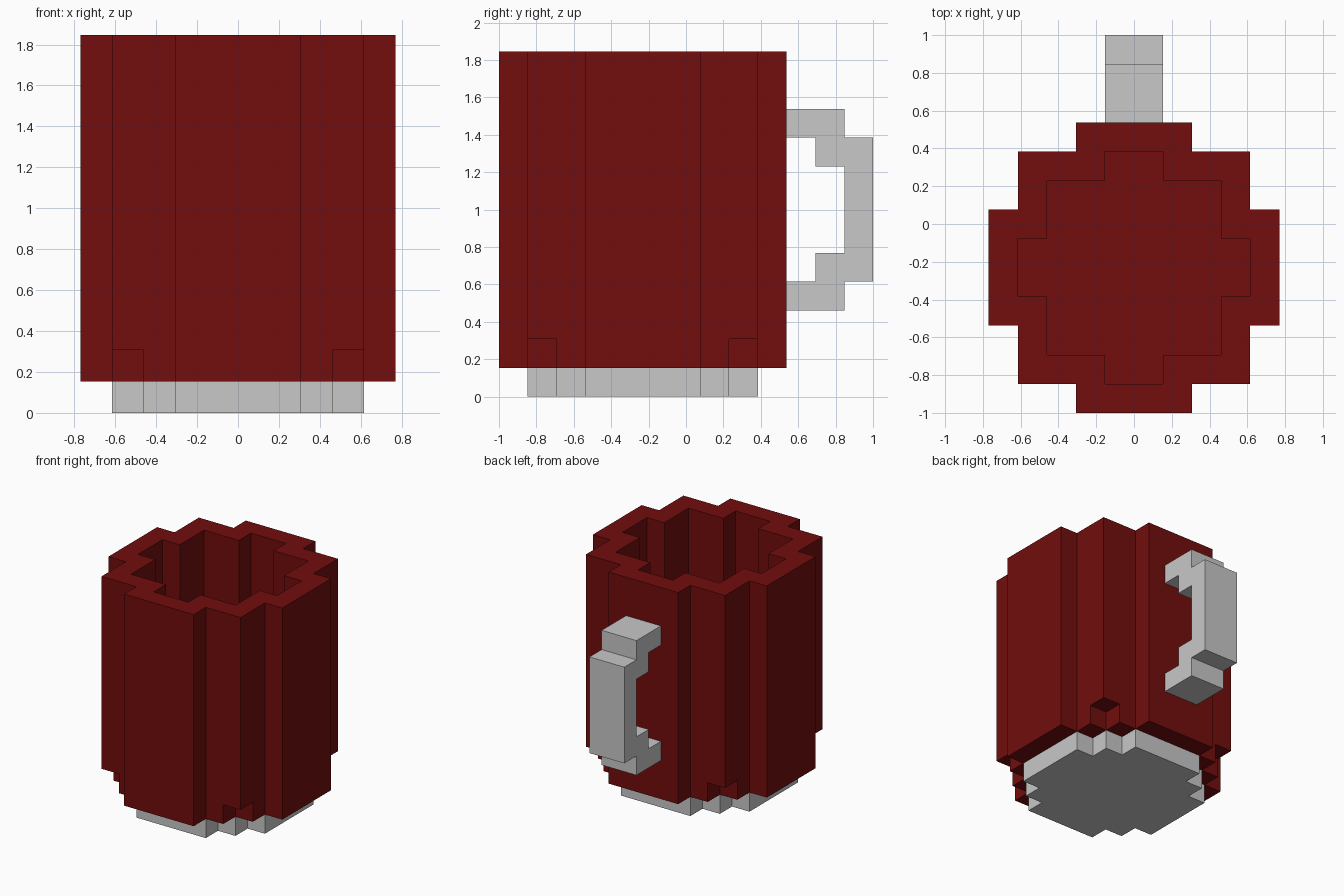
import bpy, bmesh, math
from mathutils import Vector

if "Cube" in bpy.data.objects:
    bpy.data.objects.remove(bpy.data.objects["Cube"])

U = 2 / 13                       # size of one block
OFFSET = Vector((0, -1.5, 0))    # cup axis sits in front of the origin


def material(name, rgb):
    m = bpy.data.materials.new(name)
    m.diffuse_color = (*rgb, 1)
    m.use_nodes = True
    m.node_tree.nodes["Principled BSDF"].inputs["Base Color"].default_value = m.diffuse_color
    return m


RED = material("dark red", (0.17, 0.004, 0.004))
GREY = material("light grey", (0.58, 0.58, 0.58))


def disc(x, y, limits):
    """Stepped disc: limits[row] is the half width at that distance from the axis."""
    row = int(abs(y))
    return row < len(limits) and abs(x) < limits[row]


def block_part(name, cells, mat):
    """Outer skin of a set of unit blocks, merged into large flat faces."""
    bm = bmesh.new()
    for c in cells:
        for axis in range(3):
            for side in (0, 1):
                n = list(c)
                n[axis] += 2 * side - 1
                if tuple(n) in cells:
                    continue
                a, b = (axis + 1) % 3, (axis + 2) % 3
                loop = [(0, 0), (1, 0), (1, 1), (0, 1)]
                verts = []
                for s, t in (loop if side else loop[::-1]):
                    p = Vector(c)
                    p[axis] += side
                    p[a] += s
                    p[b] += t
                    verts.append(bm.verts.new((p + OFFSET) * U))
                bm.faces.new(verts)
    bmesh.ops.remove_doubles(bm, verts=bm.verts, dist=1e-4)
    bmesh.ops.dissolve_limit(bm, angle_limit=math.radians(1),
                             verts=bm.verts, edges=bm.edges)
    me = bpy.data.meshes.new(name)
    bm.to_mesh(me)
    bm.free()
    me.materials.append(mat)
    ob = bpy.data.objects.new(name, me)
    bpy.context.collection.objects.link(ob)
    return ob


OUTER = (5, 5, 4, 4, 2)
FLOOR = (5, 5, 4, 3, 2)      # bottom layer with notched corners
HOLE = (4, 3, 3, 1)
BASE = (4, 4, 3, 2)
grid = [(i, j) for i in range(-5, 5) for j in range(-5, 5)]

# Cup: solid floor layer, then hollow wall
cup = {(i, j, 1) for i, j in grid if disc(i + .5, j + .5, FLOOR)}
cup |= {(i, j, k) for i, j in grid for k in range(2, 12)
        if disc(i + .5, j + .5, OUTER) and not disc(i + .5, j + .5, HOLE)}
block_part("cup_body", cup, RED)

# Base plate
block_part("base", {(i, j, 0) for i, j in grid if disc(i + .5, j + .5, BASE)}, GREY)

# Handle at the back, symmetric top to bottom: row distance from its middle -> y span
spans = {0: (7, 8), 1: (7, 8), 2: (6, 8), 3: (5, 7)}
handle = {(i, j, k) for i in (-1, 0) for k in range(3, 10)
          for j in range(*spans[abs(k - 6)])}
block_part("handle", handle, GREY)
